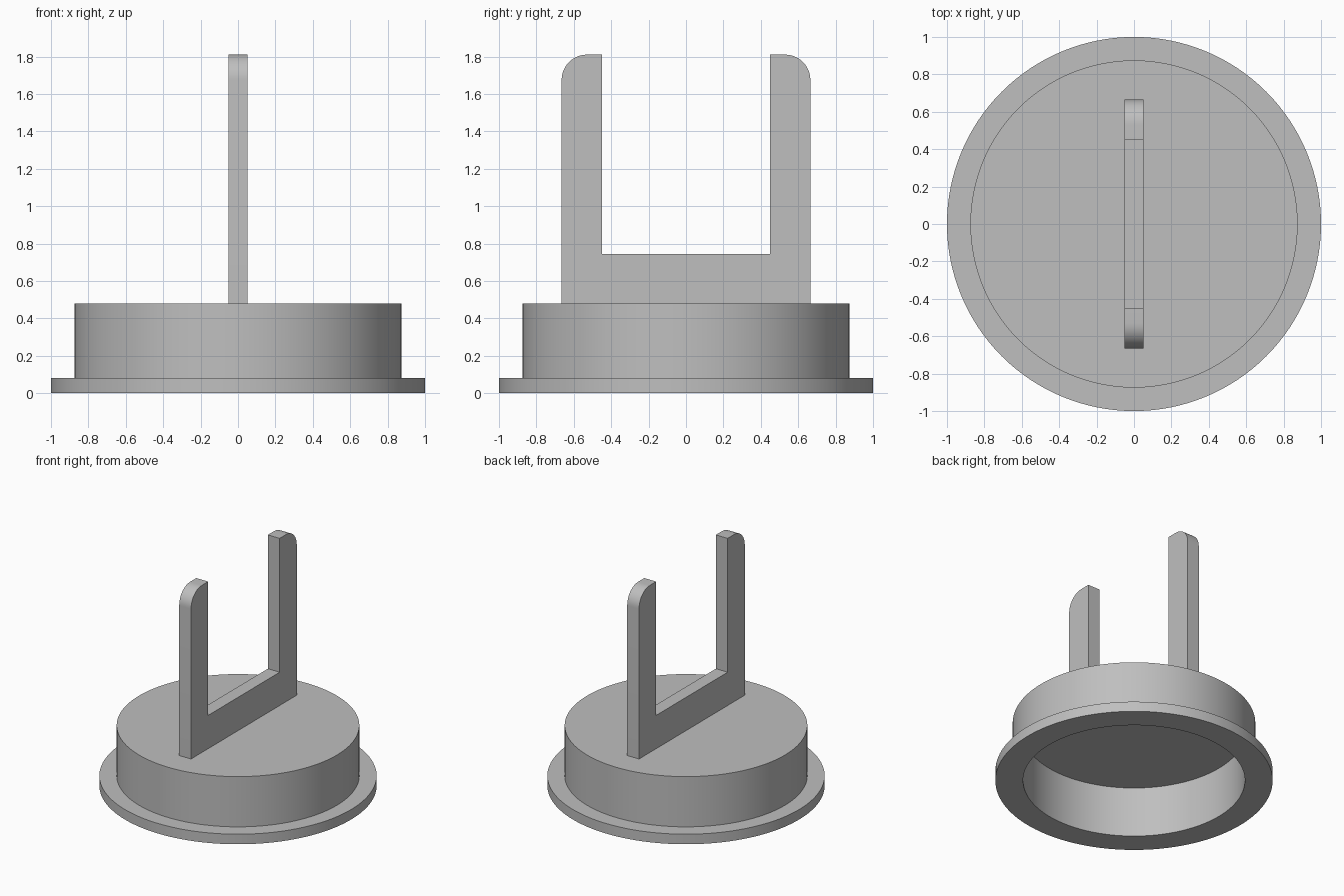
import bpy
import math

# Remove the default cube
cube = bpy.data.objects.get("Cube")
if cube:
    bpy.data.objects.remove(cube, do_unlink=True)

# Single flat colour
GREY = (0.52, 0.52, 0.52, 1)
grey = bpy.data.materials.new("plain grey")
grey.use_nodes = True
grey.diffuse_color = GREY
grey.node_tree.nodes["Principled BSDF"].inputs["Base Color"].default_value = GREY


def make_object(name, verts, faces):
    mesh = bpy.data.meshes.new(name)
    mesh.from_pydata(verts, [], faces)
    mesh.materials.append(grey)
    obj = bpy.data.objects.new(name, mesh)
    bpy.context.collection.objects.link(obj)
    bpy.ops.object.select_all(action="DESELECT")
    obj.select_set(True)
    bpy.context.view_layer.objects.active = obj
    bpy.ops.object.shade_smooth_by_angle(angle=math.radians(30))
    return obj


def lathe(name, profile, sides=128):
    """Revolve an open (radius, z) profile about z and cap both ends."""
    verts = [(r * math.cos(math.tau * i / sides), r * math.sin(math.tau * i / sides), z)
             for r, z in profile for i in range(sides)]
    faces = []
    for k in range(len(profile) - 1):
        a, b = k * sides, (k + 1) * sides
        for i in range(sides):
            j = (i + 1) % sides
            faces.append((a + i, a + j, b + j, b + i))
    last = (len(profile) - 1) * sides
    faces.append(tuple(reversed(range(sides))))
    faces.append(tuple(range(last, last + sides)))
    return make_object(name, verts, faces)


def extrude_x(name, outline, half):
    """Extrude a counter-clockwise (y, z) outline from -half to +half in x."""
    n = len(outline)
    verts = [(x, y, z) for x in (-half, half) for y, z in outline]
    faces = [tuple(reversed(range(n))), tuple(range(n, 2 * n))]
    faces += [(i, (i + 1) % n, n + (i + 1) % n, n + i) for i in range(n)]
    return make_object(name, verts, faces)


# Hollow flanged cap: inner ceiling, inner wall, flange, outer wall, top
lathe("flanged_cap", [(0.8, 0.4), (0.8, 0), (1, 0), (1, 0.08),
                      (0.875, 0.08), (0.875, 0.48)])

# U-shaped upright with rounded outer shoulders
BASE, BRIDGE, TOP = 0.48, 0.745, 1.81
OUTER, INNER, RADIUS = 0.665, 0.45, 0.135
right_half = [(OUTER, BASE)]
for i in range(13):
    a = math.pi / 2 * i / 12
    right_half.append((OUTER - RADIUS + RADIUS * math.cos(a),
                       TOP - RADIUS + RADIUS * math.sin(a)))
right_half += [(INNER, TOP), (INNER, BRIDGE)]
left_half = [(-y, z) for y, z in reversed(right_half)]
extrude_x("forked_upright", right_half + left_half, 0.052)
